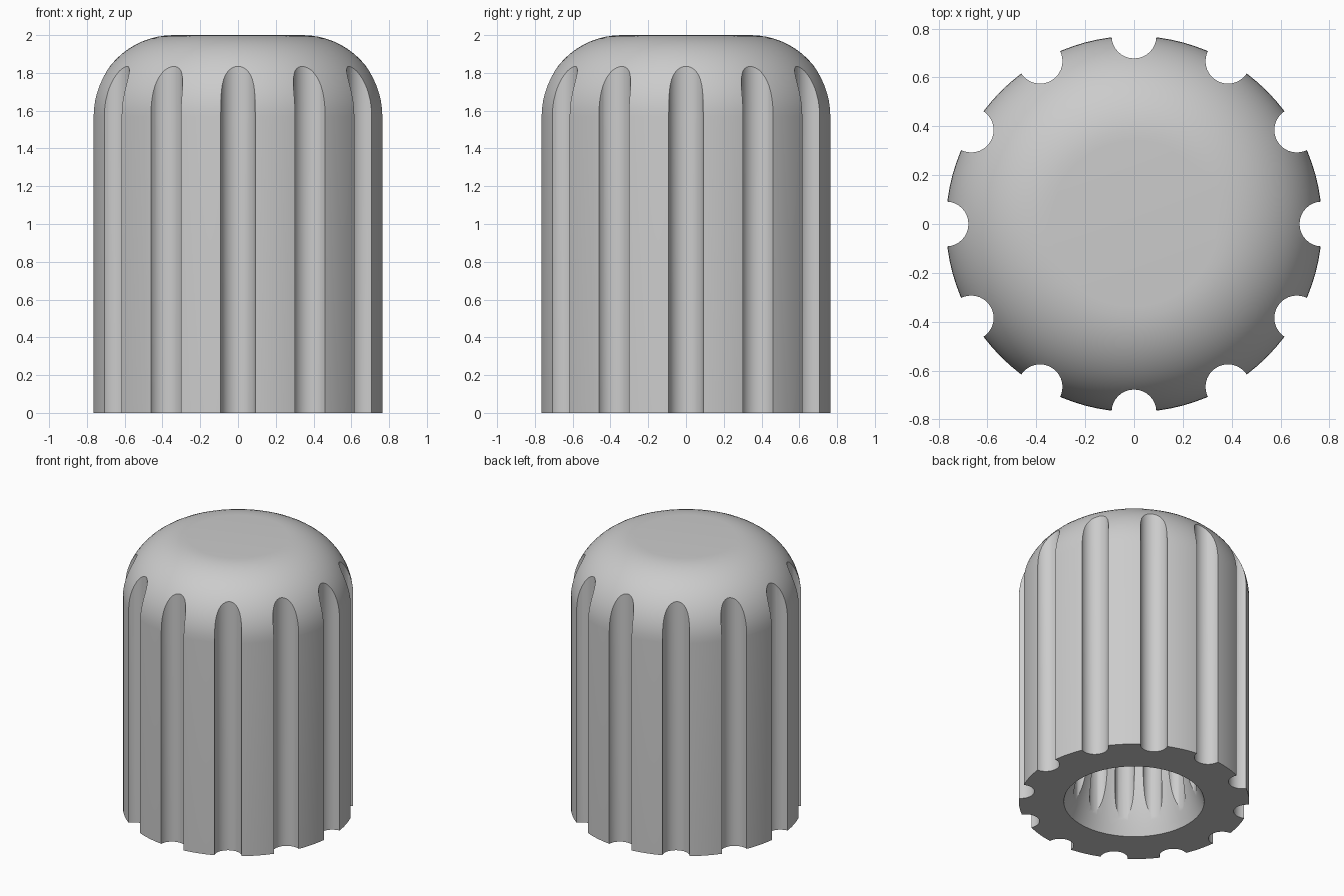
import bpy, bmesh
from math import sin, cos, pi

cube = bpy.data.objects.get("Cube")
if cube:
    bpy.data.objects.remove(cube, do_unlink=True)

RADIUS, HEIGHT, FILLET = 0.77, 2.0, 0.43
FLUTES, FLUTE_RADIUS = 12, 0.092

grey = bpy.data.materials.new("plain_grey")
grey.use_nodes = True
colour = (0.6, 0.6, 0.6, 1)
grey.diffuse_color = colour
grey.node_tree.nodes["Principled BSDF"].inputs["Base Color"].default_value = colour


def lathe(name, profile, segments):
    """Closed solid of revolution from (radius, height) pairs, bottom to top."""
    bm = bmesh.new()
    rings = [[bm.verts.new((r * cos(2 * pi * i / segments), r * sin(2 * pi * i / segments), z))
              for i in range(segments)] for r, z in profile]
    for low, high in zip(rings, rings[1:]):
        for i in range(segments):
            j = (i + 1) % segments
            bm.faces.new((low[i], low[j], high[j], high[i]))
    bm.faces.new(rings[0][::-1])
    bm.faces.new(rings[-1])
    mesh = bpy.data.meshes.new(name)
    bm.to_mesh(mesh)
    bm.free()
    mesh.materials.append(grey)
    obj = bpy.data.objects.new(name, mesh)
    bpy.context.collection.objects.link(obj)
    return obj


def rods(name, count, ring_radius, rod_radius, low, high):
    """Ring of vertical round rods used as a cutter."""
    obj = lathe(name, [(rod_radius, low), (rod_radius, high)], 32)
    bm = bmesh.new()
    for k in range(count):
        a = 2 * pi * k / count
        start = len(bm.verts)
        bm.from_mesh(obj.data)
        bm.verts.ensure_lookup_table()
        bmesh.ops.translate(bm, verts=bm.verts[start:],
                            vec=(ring_radius * cos(a), ring_radius * sin(a), 0))
    bm.to_mesh(obj.data)
    bm.free()
    return obj


def cut(target, cutter):
    mod = target.modifiers.new(cutter.name, "BOOLEAN")
    mod.operation = "DIFFERENCE"
    mod.solver = "EXACT"
    mod.object = cutter
    bpy.context.view_layer.objects.active = target
    bpy.ops.object.modifier_apply(modifier=mod.name)
    bpy.data.objects.remove(cutter, do_unlink=True)


# Knob body: straight wall, large rounded shoulder, flat top
shoulder = [(RADIUS - FILLET + FILLET * cos(a), HEIGHT - FILLET + FILLET * sin(a))
            for a in (pi / 2 * i / 16 for i in range(17))]
knob = lathe("fluted_knob", [(RADIUS, 0)] + shoulder, 96)

# Outer grip flutes, running out through the shoulder
cut(knob, rods("grip_flutes", FLUTES, RADIUS, FLUTE_RADIUS, -0.1, 2.1))

# Shaft socket with a flared mouth
flare = [(0.36 + 0.11 * (1 - t) ** 2, 0.5 * t) for t in (i / 10 for i in range(11))]
cut(knob, lathe("shaft_socket", [(0.47, -0.1)] + flare + [(0.36, 1.4)], 72))

# Splines inside the socket
cut(knob, rods("socket_splines", 12, 0.36, 0.065, 0.01, 1.4001))

bpy.ops.object.select_all(action="DESELECT")
knob.select_set(True)
bpy.context.view_layer.objects.active = knob
bpy.ops.object.shade_smooth_by_angle(angle=0.5)
